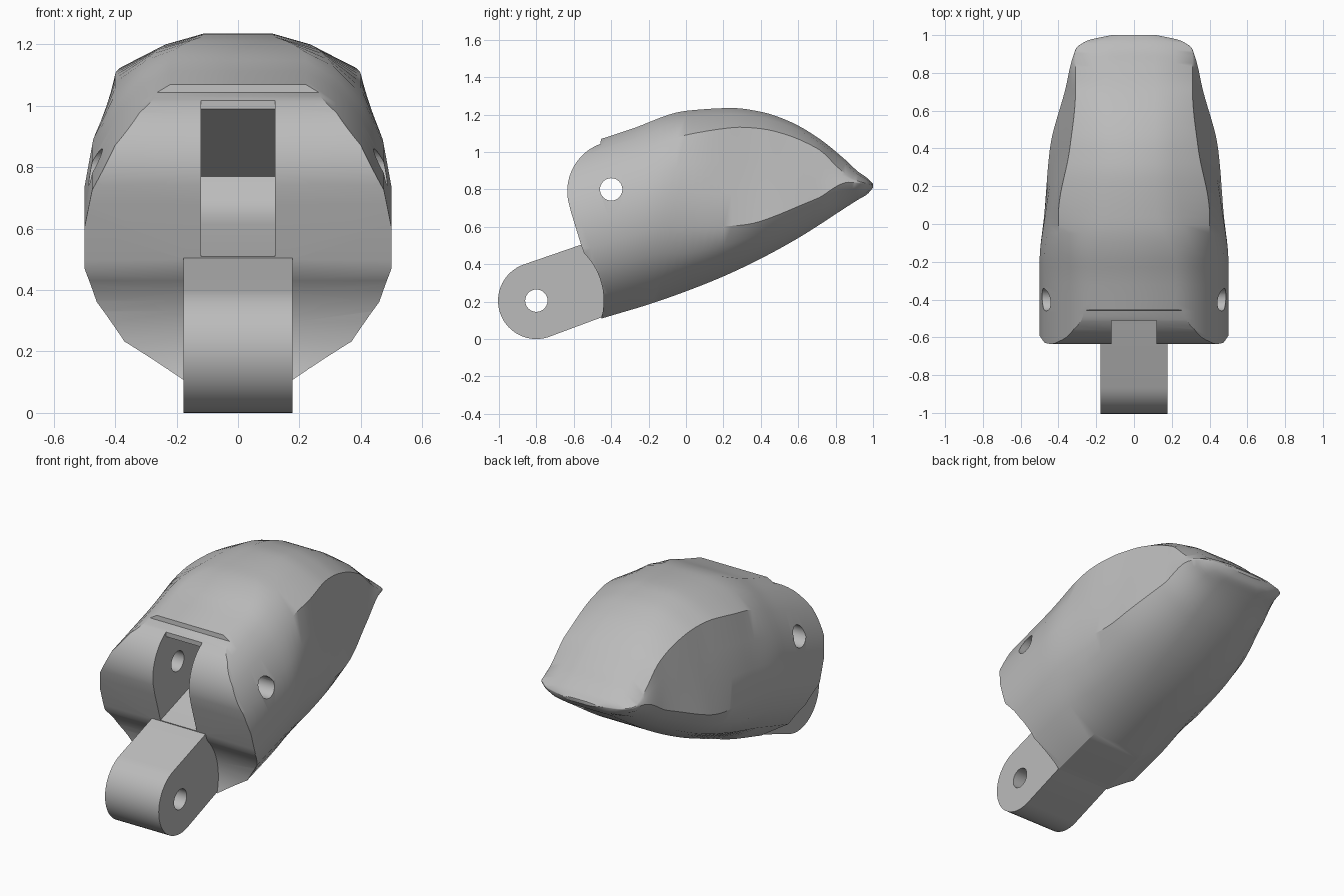
import bpy, bmesh, math

cube = bpy.data.objects.get("Cube")
if cube:
    bpy.data.objects.remove(cube, do_unlink=True)

grey = bpy.data.materials.new("plain_grey")
grey.use_nodes = True
colour = (0.5, 0.5, 0.5, 1)
grey.diffuse_color = colour
grey.node_tree.nodes["Principled BSDF"].inputs["Base Color"].default_value = colour


def make_object(name, bm):
    bmesh.ops.recalc_face_normals(bm, faces=bm.faces)
    mesh = bpy.data.meshes.new(name)
    bm.to_mesh(mesh)
    bm.free()
    obj = bpy.data.objects.new(name, mesh)
    bpy.context.collection.objects.link(obj)
    mesh.materials.append(grey)
    return obj


def prism(name, outline, half_width):
    """Extrude a (y, z) outline sideways, centred on x = 0."""
    bm = bmesh.new()
    face = bm.faces.new([bm.verts.new((-half_width, y, z)) for y, z in outline])
    moved = bmesh.ops.extrude_face_region(bm, geom=[face])["geom"]
    verts = [v for v in moved if isinstance(v, bmesh.types.BMVert)]
    bmesh.ops.translate(bm, verts=verts, vec=(2 * half_width, 0, 0))
    return make_object(name, bm)


def arc(centre, radius, start, end, steps):
    angles = [math.radians(start + (end - start) * i / steps) for i in range(steps + 1)]
    return [(centre[0] + radius * math.cos(a), centre[1] + radius * math.sin(a)) for a in angles]


def combine(target, tool, operation):
    mod = target.modifiers.new(operation.lower(), 'BOOLEAN')
    mod.operation = operation
    mod.solver = 'EXACT'
    mod.object = tool
    bpy.context.view_layer.objects.active = target
    bpy.ops.object.modifier_apply(modifier=mod.name)
    bpy.data.objects.remove(tool, do_unlink=True)


def smooth_value(xs, ys, x):
    """Monotone cubic interpolation."""
    n = len(xs)
    d = [(ys[i + 1] - ys[i]) / (xs[i + 1] - xs[i]) for i in range(n - 1)]
    m = [d[0]] + [2 * a * b / (a + b) if a * b > 0 else 0 for a, b in zip(d, d[1:])] + [d[-1]]
    i = max(k for k in range(n - 1) if k == 0 or xs[k] <= x)
    h = xs[i + 1] - xs[i]
    t = (x - xs[i]) / h
    curve = (ys[i + 1] - ys[i]) * t * t * (3 - 2 * t)
    return ys[i] + curve + h * t * (1 - t) * (m[i] * (1 - t) - m[i + 1] * t)


# Centre-line heights of the fingertip shell
top_line = [(-.7, .99), (-.3, 1.12), (0, 1.22), (.25, 1.235), (.4, 1.215), (.55, 1.165),
            (.7, 1.08), (.85, .96), (.92, .895), (.97, .86), (1, .83)]
bottom_line = [(-.7, .03), (-.45, .11), (-.2, .185), (0, .255), (.2, .335), (.4, .43),
               (.6, .54), (.92, .745), (.97, .775), (1, .81)]

# Half sections: half width, and height as a share of the local depth
root = [(.18, 0), (.37, .125), (.46, .27), (.5, .41), (.5, .56), (.475, .7),
        (.4, .85), (.32, .94), (.22, 1)]
knuckle = [(.15, 0), (.33, .09), (.43, .2), (.475, .35), (.47, .53), (.44, .7),
           (.4, .87), (.25, .965), (.12, 1)]
pad = [(.15, 0), (.3, .07), (.4, .17), (.445, .255), (.41, .46), (.375, .67),
       (.34, .885), (.22, .96), (.11, 1)]
nail = [(.15, 0), (.25, .08), (.33, .2), (.367, .31), (.35, .5), (.33, .69),
        (.31, .875), (.22, .96), (.11, 1)]
lip = [(.13, 0), (.23, .15), (.29, .4), (.31, .58), (.312, .6), (.312, .63),
       (.31, .66), (.22, .9), (.11, 1)]
narrowed = [[(x * s, f) for x, f in lip] for s in (.8, .38)]
station_y = [-.7, -.2, .05, .4, .7, .92, .97, 1]
stations = [root, root, knuckle, pad, nail, lip] + narrowed


def shell():
    bm = bmesh.new()
    rings = []
    steps = 56
    for i in range(steps + 1):
        y = -.7 + 1.7 * math.sin(math.pi / 2 * i / steps)
        low = smooth_value(*zip(*bottom_line), y)
        high = smooth_value(*zip(*top_line), y)
        half = []
        for k in range(len(root)):
            x = smooth_value(station_y, [s[k][0] for s in stations], y)
            f = smooth_value(station_y, [s[k][1] for s in stations], y)
            half.append((x, low + f * (high - low)))
        outline = half + [(-x, z) for x, z in reversed(half)]
        rings.append([bm.verts.new((x, y, z)) for x, z in outline])
    for a, b in zip(rings, rings[1:]):
        for k in range(len(a)):
            j = (k + 1) % len(a)
            bm.faces.new((a[k], a[j], b[j], b[k]))
    bm.faces.new(rings[0])
    bm.faces.new(rings[-1])
    return make_object("fingertip", bm)


upper_pin, lower_pin = (-.4, .8), (-.8, .205)
body = shell()

# Rounded front end with the hollow above the hinge tongue
front = [(-1.2, -.2), (-.455, -.2)] + arc(lower_pin, .36, -16, 45, 10)
front += [(-.56, .5), (-.615, .68)] + arc((-.365, .79), .27, 190, 110, 12)
front += [(-.42, 1.4), (-1.2, 1.4)]
combine(body, prism("front_cutter", front, 1), 'DIFFERENCE')

# Slot for the neighbouring joint
slot = [(-.8, .43), (-.25, .613), (-.18, .645), (-.13, .69), (-.1, .77),
        (-.51, .99), (-.51, 1.2), (-.8, 1.2)]
combine(body, prism("slot_cutter", slot, .12), 'DIFFERENCE')

# Hinge tongue
tongue = arc(lower_pin, .205, 108, 288, 28) + [(-.4, .135), (-.4, .45), (-.55, .508)]
combine(body, prism("hinge_tongue", tongue, .178), 'UNION')

# Pin holes
for pin in (upper_pin, lower_pin):
    hole = arc(pin, .06, 0, 345, 23)
    combine(body, prism("pin_cutter", hole, 1), 'DIFFERENCE')

bpy.ops.object.select_all(action='DESELECT')
body.select_set(True)
bpy.context.view_layer.objects.active = body
bpy.ops.object.shade_smooth_by_angle(angle=math.radians(30))
